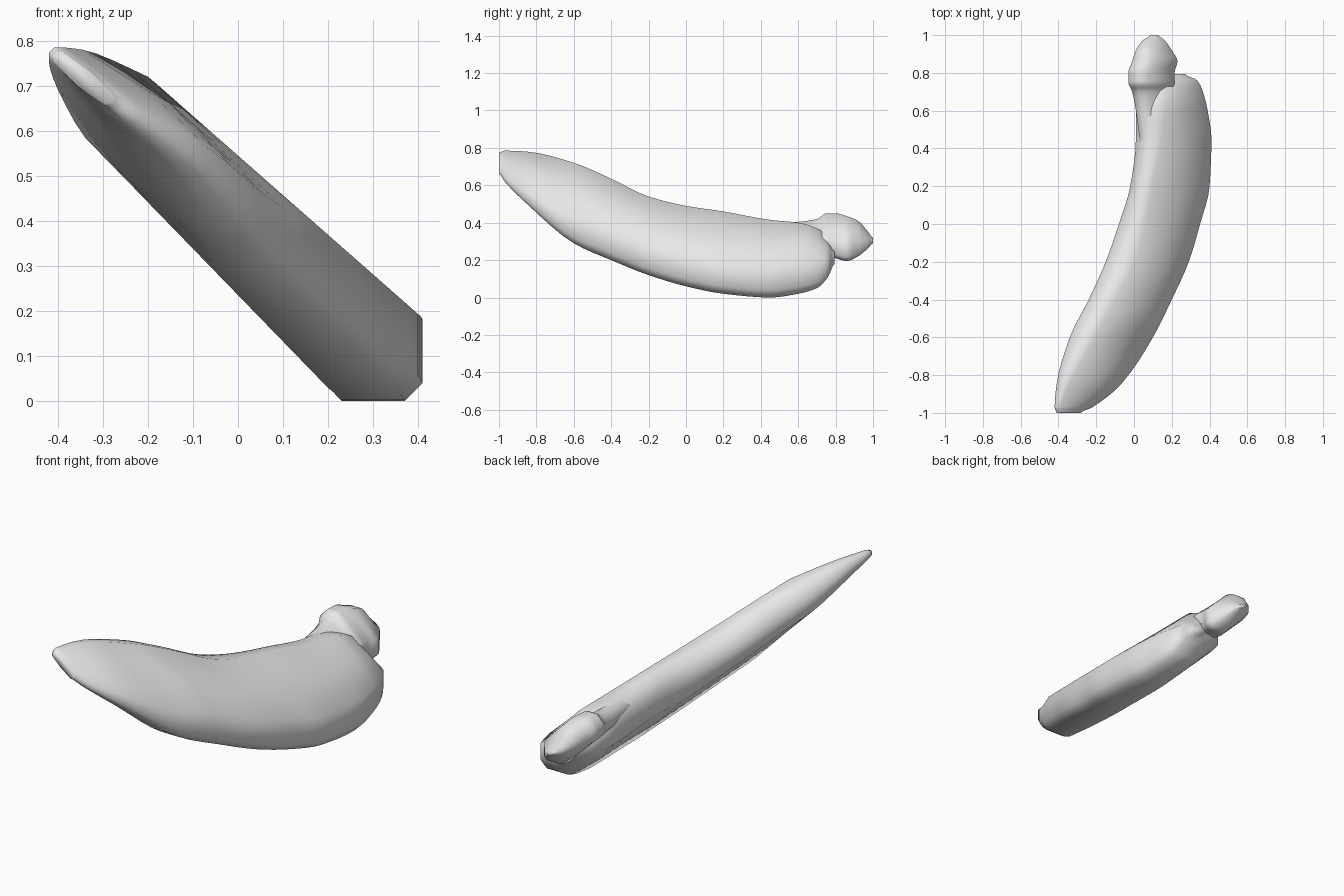
import bpy
import bmesh

cube = bpy.data.objects.get("Cube")
if cube:
    bpy.data.objects.remove(cube, do_unlink=True)


def make_material(name, value):
    material = bpy.data.materials.new(name)
    material.use_nodes = True
    colour = (value, value, value, 1)
    material.diffuse_color = colour
    shader = next(n for n in material.node_tree.nodes if n.type == 'BSDF_PRINCIPLED')
    shader.inputs["Base Color"].default_value = colour
    return material


# Stations from front to back: y, left x, right x, bottom z, top z
BODY = [
    (-1, -.41, -.28, .66, .775),
    (-.97, -.42, -.22, .62, .785),
    (-.85, -.41, -.07, .5, .78),
    (-.6, -.34, .1, .29, .72),
    (-.4, -.24, .2, .2, .635),
    (-.2, -.15, .29, .12, .54),
    (0, -.08, .35, .06, .49),
    (.2, -.02, .4, .02, .46),
    (.45, .01, .41, 0, .415),
    (.6, .01, .39, .02, .4),
    (.7, .03, .365, .05, .37),
    (.76, .08, .335, .11, .32),
    (.795, .18, .27, .18, .25),
]
STEM = [
    (.4, .03, .2, .24, .4),
    (.6, .01, .2, .24, .405),
    (.7, -.01, .2, .23, .42),
    (.75, -.03, .215, .22, .45),
    (.8, -.03, .215, .21, .45),
    (.86, -.01, .23, .195, .435),
    (.92, .01, .2, .22, .41),
    (.975, .05, .16, .265, .35),
    (1, .085, .13, .29, .32),
]


def slope(table, column, i):
    """Tangent that never overshoots the neighbouring stations."""
    if i == 0 or i == len(table) - 1:
        return 0
    before, here, after = table[i - 1:i + 2]
    a = (here[column] - before[column]) / (here[0] - before[0])
    b = (after[column] - here[column]) / (after[0] - here[0])
    return 2 * a * b / (a + b) if a * b > 0 else 0


def blend(table, column, i, t):
    start, end = table[i], table[i + 1]
    span = end[0] - start[0]
    s = t * t * (3 - 2 * t)
    return (start[column] * (1 - s) + end[column] * s
            + span * slope(table, column, i) * t * (1 - t) ** 2
            - span * slope(table, column, i + 1) * t * t * (1 - t))


def middle(a, b, shift):
    return ((a[0] + b[0]) / 2 + shift, (a[1] + b[1]) / 2 + shift)


def section(y, left, right, bottom, top):
    """Slab trimmed by two slanted planes, thinning to a wedge at the tip."""
    taper = .02 + .3 * (y + 1)
    limit = min(taper, .45 * (right - left), .45 * (top - bottom))
    bulge = min(.2 * limit, .25 * max(0, .14 - taper))

    def trim(size):
        return max(.3 * limit, min(limit, size))

    crown_in = trim((.545 - top) / .88 - left)
    crown_down = trim(top - .235 + 1.03 * left)
    keel_up = trim(.545 - .88 * right - bottom)
    keel_in = trim(right - (.235 - bottom) / 1.03)
    a, b = (left + crown_in, top), (right, bottom + keel_up)
    c, d = (right - keel_in, bottom), (left, top - crown_down)
    outline = [
        a, middle(a, b, bulge), b,
        (right, bottom + .22 * keel_up), (right - .22 * keel_in, bottom),
        c, middle(c, d, -bulge), d,
        (left, top - .4 * crown_down), (left + .4 * crown_in, top),
    ]
    return [(x, y, z) for x, z in outline]


def loft(name, table, material, steps=4):
    rows = []
    for i in range(len(table) - 1):
        for step in range(steps):
            t = step / steps
            y = table[i][0] * (1 - t) + table[i + 1][0] * t
            rows.append(section(y, *(blend(table, c, i, t) for c in range(1, 5))))
    rows.append(section(*table[-1]))

    bm = bmesh.new()
    rings = [[bm.verts.new(p) for p in row] for row in rows]
    for first, second in zip(rings, rings[1:]):
        for j in range(len(first)):
            k = (j + 1) % len(first)
            bm.faces.new((first[j], first[k], second[k], second[j]))
    bm.faces.new(rings[0])
    bm.faces.new(rings[-1])
    bmesh.ops.recalc_face_normals(bm, faces=bm.faces)
    for face in bm.faces:
        face.smooth = True
    mesh = bpy.data.meshes.new(name)
    bm.to_mesh(mesh)
    bm.free()
    mesh.materials.append(material)
    obj = bpy.data.objects.new(name, mesh)
    bpy.context.collection.objects.link(obj)


grey = make_material("light grey", .8)

# Curved fruit, then the stem that runs out of its inner edge
loft("fruit_body", BODY, grey)
loft("fruit_stem", STEM, grey)
